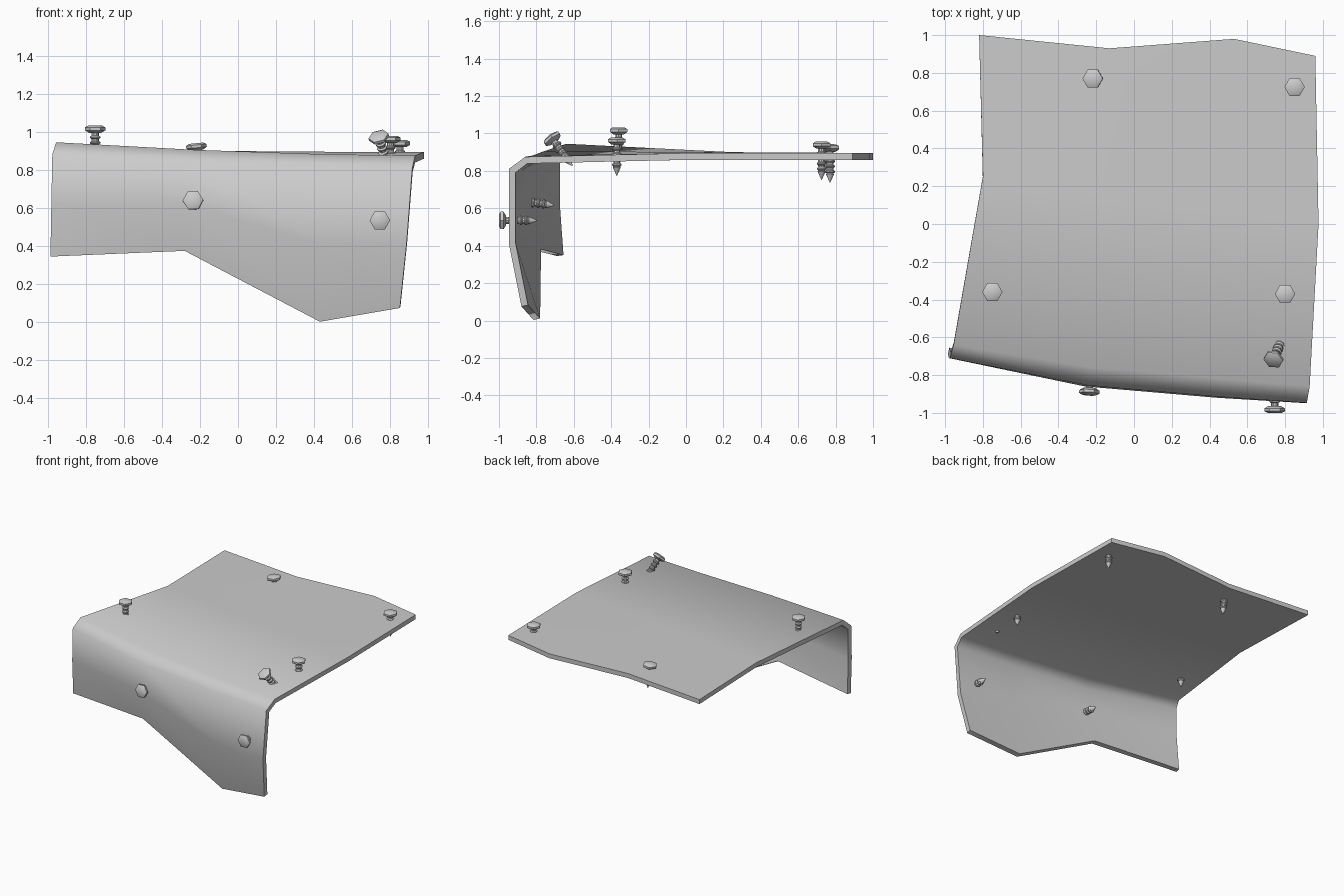
import bpy, bmesh, math
from mathutils import Vector

if "Cube" in bpy.data.objects:
    bpy.data.objects.remove(bpy.data.objects["Cube"])


def finish(name, bm, angle):
    bmesh.ops.recalc_face_normals(bm, faces=bm.faces)
    mesh = bpy.data.meshes.new(name)
    bm.to_mesh(mesh)
    bm.free()
    ob = bpy.data.objects.new(name, mesh)
    bpy.context.collection.objects.link(ob)
    bpy.ops.object.select_all(action='DESELECT')
    ob.select_set(True)
    bpy.context.view_layer.objects.active = ob
    bpy.ops.object.shade_smooth_by_angle(angle=math.radians(angle))
    return ob


# Bent plate: four profiles from back edge, over the fold, to the ragged hem
profiles = [
    [(-.82, 1, .895), (-.80, .25, .90), (-.955, -.64, .945),
     (-.975, -.71, .88), (-.98, -.71, .62), (-.985, -.69, .345)],
    [(-.13, .93, .895), (-.18, .15, .90), (-.22, -.76, .905),
     (-.24, -.855, .84), (-.26, -.86, .61), (-.28, -.81, .375)],
    [(.53, .98, .895), (.50, .06, .895), (.46, -.82, .882),
     (.45, -.915, .82), (.44, -.92, .41), (.43, -.815, .003)],
    [(.96, .89, .895), (.977, 0, .895), (.93, -.86, .875),
     (.915, -.947, .81), (.885, -.947, .41), (.85, -.88, .075)],
]
bm = bmesh.new()
cols = [[bm.verts.new(p) for p in col] for col in profiles]
for a, b in zip(cols, cols[1:]):
    for i in range(len(a) - 1):
        bm.faces.new((a[i], a[i + 1], b[i + 1], b[i]))
bm.normal_update()
# Give it thickness towards the inside of the fold
inner = {}
T = .036
for v in bm.verts:
    n = Vector(v.normal)
    if cols[1][0].normal.z < 0:
        n = -n
    inner[v] = v.co - n * T * min(v.calc_shell_factor(), 1.3)
boundary = [(e.verts[0], e.verts[1]) for e in bm.edges if e.is_boundary]
outer_faces = [list(f.verts) for f in bm.faces]
twin = {v: bm.verts.new(co) for v, co in inner.items()}
for f in outer_faces:
    bm.faces.new([twin[v] for v in reversed(f)])
for a, b in boundary:
    bm.faces.new((a, b, twin[b], twin[a]))
finish("bent_plate", bm, 65)


# Hex-headed screw built from stacked rings along its axis
def rings(bm, profile, sides):
    loops = [[bm.verts.new((r * math.cos(2 * math.pi * k / sides),
                            r * math.sin(2 * math.pi * k / sides), -d))
              for k in range(sides)] for d, r in profile]
    for a, b in zip(loops, loops[1:]):
        for k in range(sides):
            j = (k + 1) % sides
            bm.faces.new((a[k], a[j], b[j], b[k]))
    bm.faces.new(loops[0])
    bm.faces.new(loops[-1])


def screw(name, top, direction):
    bm = bmesh.new()
    rings(bm, [(0, .037), (.009, .054), (.024, .054), (.037, .032)], 6)
    shaft = [(.03, .019)]
    for i in range(4):
        d = .052 + i * .028
        shaft += [(d, .019), (d + .006, .027), (d + .012, .027), (d + .018, .019)]
    rings(bm, shaft + [(.160, .022), (.205, .001)], 10)
    ob = finish(name, bm, 35)
    ob.rotation_mode = 'QUATERNION'
    up = -Vector(direction).normalized()
    ob.rotation_quaternion = Vector((0, 0, 1)).rotation_difference(up)
    ob.location = top


screws = [
    ("top_screw_front_left", (-.75, -.36, 1.032), (0, 0, -1)),
    ("top_screw_front_right", (.80, -.37, .978), (0, 0, -1)),
    ("top_screw_back_left", (-.22, .77, .940), (.1, 0, -1)),
    ("top_screw_back_right", (.85, .725, .956), (0, 0, -1)),
    ("tilted_screw", (.735, -.725, .985), (.24, .57, -.77)),
    ("front_screw_left", (-.237, -.905, .642), (.05, 1, -.13)),
    ("front_screw_right", (.745, -1.0, .535), (0, 1, 0)),
]
for s in screws:
    screw(*s)
